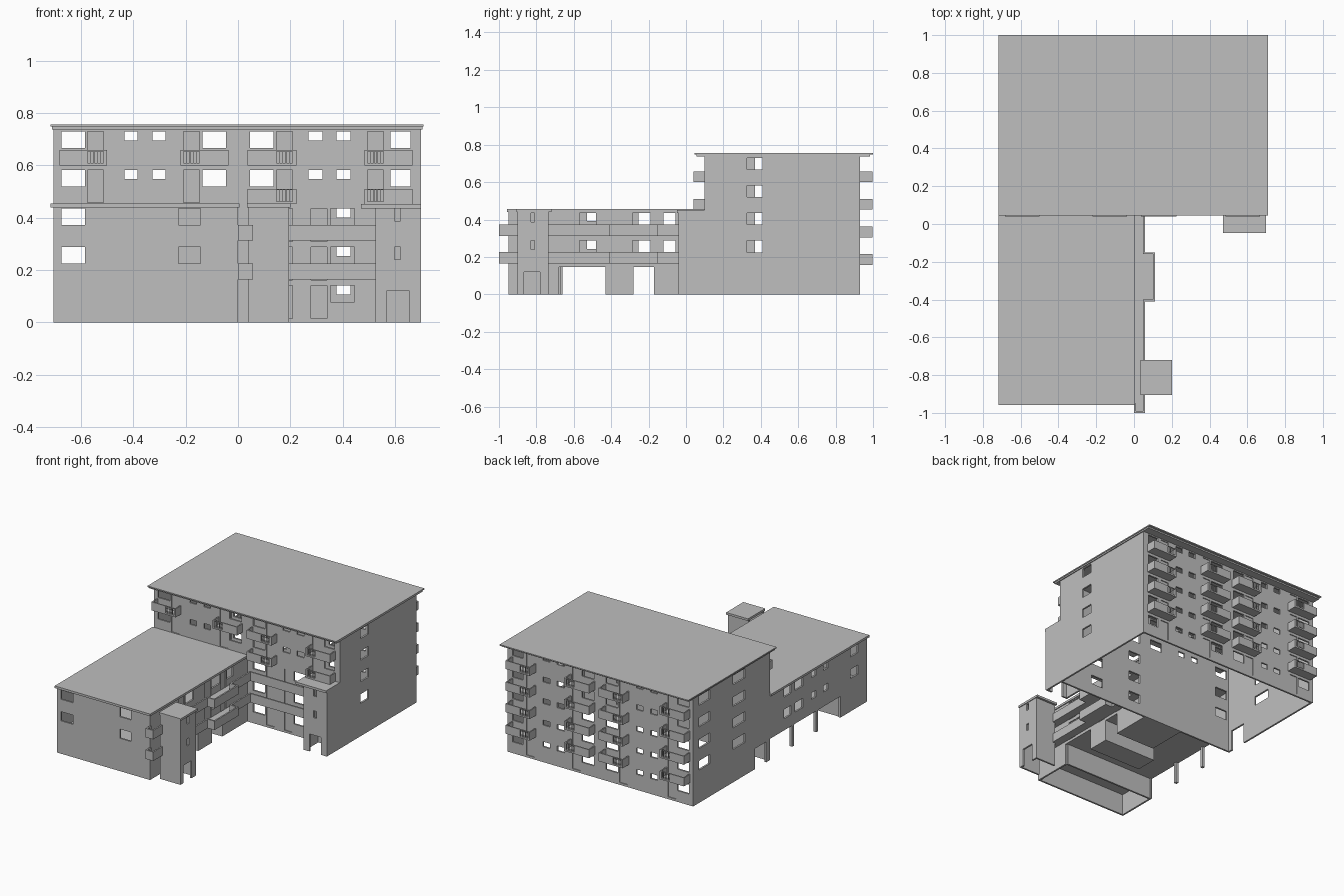
import bpy, bmesh
from mathutils import Vector

old = bpy.data.objects.get("Cube")
if old:
    bpy.data.objects.remove(old, do_unlink=True)

gray = bpy.data.materials.new("plaster_gray")
gray.use_nodes = True
gray.diffuse_color = (0.52, 0.52, 0.52, 1)
gray.node_tree.nodes["Principled BSDF"].inputs["Base Color"].default_value = gray.diffuse_color

T = 0.012                                     # wall thickness


def finish(name, bm):
    mesh = bpy.data.meshes.new(name)
    bmesh.ops.recalc_face_normals(bm, faces=bm.faces)
    bm.to_mesh(mesh)
    bm.free()
    mesh.materials.append(gray)
    obj = bpy.data.objects.new(name, mesh)
    bpy.context.collection.objects.link(obj)
    return obj


def boxes(name, *spans):
    """One object made of boxes given as x, y and z ranges."""
    bm = bmesh.new()
    for x0, x1, y0, y1, z0, z1 in spans:
        lo, hi = Vector((x0, y0, z0)), Vector((x1, y1, z1))
        for v in bmesh.ops.create_cube(bm, size=1)["verts"]:
            v.co = (lo + hi) / 2 + v.co * (hi - lo)
    return finish(name, bm)


def wall(name, along, pos, u0, u1, z1, holes, inward):
    """Upright wall with rectangular holes (u0, u1, z0, z1)."""
    us = sorted({u0, u1} | {u for h in holes for u in h[:2]})
    zs = sorted({0, z1} | {z for h in holes for z in h[2:]})
    bm = bmesh.new()
    mid = pos + inward * T / 2
    grid = {(u, z): bm.verts.new((u, mid, z) if along == "x" else (mid, u, z))
            for u in us for z in zs}
    for a, b in zip(us, us[1:]):
        for c, d in zip(zs, zs[1:]):
            u, z = (a + b) / 2, (c + d) / 2
            if not any(h[0] < u < h[1] and h[2] < z < h[3] for h in holes):
                bm.faces.new([grid[a, c], grid[b, c], grid[b, d], grid[a, d]])
    bmesh.ops.delete(bm, geom=[v for v in bm.verts if not v.link_faces], context="VERTS")
    obj = finish(name, bm)
    mod = obj.modifiers.new("thickness", "SOLIDIFY")
    mod.thickness, mod.offset = T, 0
    return obj


def head(level):
    return 0.14 + 0.1475 * level


def opening(span, level, height):
    return (*span, head(level) - height, head(level))


def panels(name, along, pos, inward, doors):
    """Door leaves set back in their openings."""
    a, b = sorted((pos + inward * 0.006, pos + inward * T))
    boxes(name, *[(u0, u1, a, b, z0, z1) if along == "x" else (a, b, u0, u1, z0, z1)
                  for u0, u1, z0, z1 in doors])


WIN, SMALL, DOOR = 0.063, 0.034, 0.125
L, R, FRONT, BACK, TOP = -0.705, 0.70, 0.10, 0.93, 0.74
WING_F, WING_T = -0.95, 0.44

# Bay layout shared by both long sides: window span, door span, balcony span
bays = [((-0.675, -0.585), (-0.575, -0.514), (-0.683, -0.50)),
        ((-0.135, -0.045), (-0.208, -0.147), (-0.22, -0.036)),
        ((0.045, 0.135), (0.147, 0.208), (0.036, 0.224)),
        ((0.583, 0.66), (0.495, 0.556), (0.484, 0.667))]
smalls = [(-0.434, -0.384), (-0.327, -0.277), (0.27, 0.323), (0.377, 0.43)]

# Main block: back wall
wins = [opening(b[0], k, WIN) for b in bays for k in range(5)]
wins += [opening(s, k, SMALL) for s in smalls for k in range(5)]
doors = [opening(b[1], k, DOOR) for b in bays for k in range(5)]
wall("back_wall", "x", BACK, L, R, TOP, wins + doors, -1)
panels("back_doors", "x", BACK, -1, doors)

# Main block: front wall, upper floors plus the gallery floors
wins = [opening(b[0], k, WIN) for b in bays for k in (3, 4)]
wins += [opening(s, k, SMALL) for s in smalls for k in (3, 4)]
wins += [opening(bays[0][0], k, WIN) for k in (1, 2)]
wins += [opening((0.354, 0.446), k, WIN) for k in range(3)]
wins += [opening((0.045, 0.135), k, WIN) for k in range(3)]
doors = [opening(b[1], k, DOOR) for b in bays for k in (3, 4)]
doors += [opening(s, k, DOOR) for s in ((0.28, 0.34), (0.147, 0.208)) for k in range(3)]
wall("front_wall", "x", FRONT, L, R, TOP, wins + doors, 1)
panels("front_doors", "x", FRONT, 1, doors)

# Main block: side walls
wall("right_wall", "y", R, FRONT, BACK, TOP,
     [opening((0.325, 0.41), k, WIN) for k in range(1, 5)], -1)
wall("left_wall", "y", L, FRONT, BACK, TOP,
     [opening(s, k, WIN) for s in ((0.37, 0.50), (0.75, 0.865)) for k in range(1, 5)]
     + [(0.14, 0.26, 0, 0.14)], 1)

# Main roof
boxes("main_roof", (-0.717, 0.71, 0.045, 1.0, 0.748, 0.756),
      (L - 0.006, R + 0.006, 0.055, 0.985, TOP - 0.002, 0.748))


def balcony(name, bay, level, y_wall, y_out):
    """Solid parapet with a barred gap opposite the door."""
    (d0, d1), (x0, x1) = bay[1], bay[2]
    z0, z1 = head(level) - 0.13, head(level) - 0.072
    w = 0.008
    lo, hi = sorted((y_wall, y_out))
    f0, f1 = sorted((y_out, y_out + (w if y_out < y_wall else -w)))
    parts = [(x0, x1, lo, hi, z0, z0 + 0.01), (x0, x0 + w, lo, hi, z0, z1),
             (x1 - w, x1, lo, hi, z0, z1), (x0, d0, f0, f1, z0, z1),
             (d1, x1, f0, f1, z0, z1), (d0, d1, f0, f1, z1 - 0.004, z1)]
    for i in range(1, 5):
        x = d0 + (d1 - d0) * i / 5
        parts.append((x - 0.0015, x + 0.0015, f0 + 0.002, f1 - 0.002, z0, z1))
    boxes(name, *parts)


for i, bay in enumerate(bays):
    for k in range(1, 5):
        balcony(f"back_balcony_{i}_{k}", bay, k, BACK, 0.998)
        if k == 4 or (k == 3 and i > 1):
            balcony(f"front_balcony_{i}_{k}", bay, k, FRONT, 0.04)

# Wing walls
wall("wing_front_wall", "x", WING_F, L, 0, WING_T,
     [opening(s, k, WIN) for s in (bays[0][0], (-0.228, -0.143)) for k in (1, 2)], 1)
wall("wing_left_wall", "y", L, WING_F, FRONT, WING_T,
     [opening(s, k, WIN) for s in ((-0.13, -0.05), (-0.255, -0.17), (-0.85, -0.77)) for k in (1, 2)]
     + [opening(s, k, SMALL + 0.01) for s in ((-0.40, -0.35), (-0.53, -0.48)) for k in (1, 2)]
     + [(-0.66, FRONT, 0, 0.145)], 1)
wins = [opening(s, k, WIN) for s in ((-0.57, -0.48), (-0.285, -0.19), (-0.12, -0.055)) for k in (1, 2)]
doors = [opening(s, k, DOOR) for s in ((-0.645, -0.58), (-0.355, -0.29), (-0.185, -0.13)) for k in (1, 2)]
wall("wing_right_wall", "y", 0, WING_F, FRONT, WING_T,
     wins + doors + [(-0.68, -0.43, 0, 0.145), (-0.28, -0.17, 0, 0.145)], -1)
panels("wing_doors", "y", 0, -1, doors)

# Wing roof, raised floor, ground rooms and columns
boxes("wing_roof", (-0.717, 0.006, -0.957, FRONT, WING_T, 0.455))
boxes("wing_floor", (L + T, -T, WING_F + T, FRONT, 0.145, 0.155))
boxes("ground_front_room", (L + T, -T, -0.68, -0.668, 0, 0.145))
boxes("ground_middle_room", (-0.40, -0.001, -0.43, -0.28, 0, 0.145))
boxes("ground_rear_room", (-0.30, -0.001, -0.17, FRONT, 0, 0.145))
boxes("wing_columns", *[(L, L + 0.02, y - 0.01, y + 0.01, 0, 0.145) for y in (-0.15, -0.41)])

# Access galleries along the wing and the main front
for k in (1, 2):
    a, b = head(k) - 0.123, head(k) - 0.062
    s = a + 0.012
    boxes(f"wing_gallery_{k}",
          (0, 0.058, -1.0, FRONT, a, s),
          (0.048, 0.058, -1.0, -0.41, a, b), (0.048, 0.058, -0.15, 0.06, a, b),
          (0, 0.058, -1.0, -0.99, a, b), (0, 0.01, -1.0, WING_F, a, b),
          (0.05, 0.11, -0.41, -0.15, a, s), (0.10, 0.11, -0.41, -0.15, a, b),
          (0.048, 0.11, -0.41, -0.40, a, b), (0.048, 0.11, -0.16, -0.15, a, b))
    boxes(f"main_gallery_{k}", (0.05, 0.525, 0.05, FRONT, a, s),
          (0.05, 0.525, 0.05, 0.06, a, b))

# Front stair tower beside the main block
slots = [opening((0.598, 0.622), k, 0.048) for k in (1, 2)]
wall("main_tower_front", "x", -0.04, 0.525, R, 0.436, slots + [(0.568, 0.655, 0, 0.12)], 1)
wall("main_tower_left", "y", 0.525, -0.04, FRONT, 0.436, [], 1)
wall("main_tower_right", "y", R, -0.04, FRONT, 0.436, [], -1)
boxes("main_tower_roof", (0.47, R, -0.048, FRONT, 0.436, 0.452))

# Stair tower beside the wing
slots = [opening((-0.83, -0.81), k, 0.048) for k in (1, 2)]
wall("wing_tower_right", "y", 0.195, -0.90, -0.735, WING_T, slots + [(-0.865, -0.78, 0, 0.12)], -1)
wall("wing_tower_front", "x", -0.90, 0.04, 0.195, WING_T, [], 1)
wall("wing_tower_rear", "x", -0.735, 0.04, 0.195, WING_T, [], -1)
boxes("wing_tower_roof", (0.035, 0.20, -0.906, -0.72, WING_T, 0.455))
